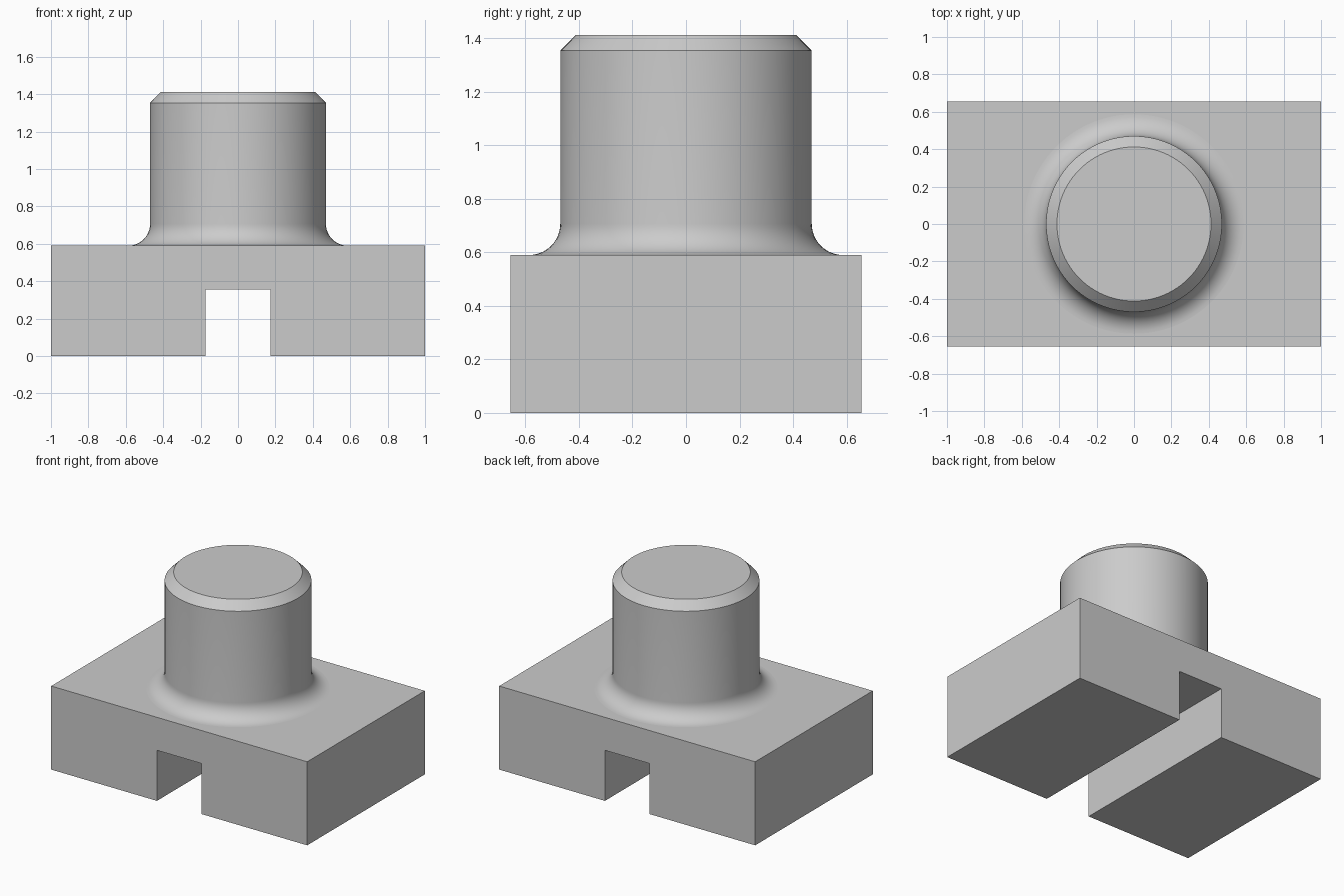
import bpy
import bmesh
from math import cos, sin, pi, radians
from mathutils import Matrix, Vector

HALF_X, HALF_Y, BASE_H = 1.0, 0.656, 0.59
SLOT_X, SLOT_H = 0.174, 0.357
POST_R, POST_TOP = 0.47, 1.412
CHAMFER, FILLET = 0.058, 0.117
SIDES, FILLET_STEPS = 96, 12

cube = bpy.data.objects.get("Cube")
if cube:
    bpy.data.objects.remove(cube, do_unlink=True)

grey = bpy.data.materials.new("plain_grey")
grey.use_nodes = True
colour = (0.6, 0.6, 0.6, 1)
grey.diffuse_color = colour
grey.node_tree.nodes["Principled BSDF"].inputs["Base Color"].default_value = colour


def add_object(name, bm):
    bmesh.ops.recalc_face_normals(bm, faces=bm.faces)
    mesh = bpy.data.meshes.new(name)
    bm.to_mesh(mesh)
    bm.free()
    mesh.materials.append(grey)
    obj = bpy.data.objects.new(name, mesh)
    bpy.context.collection.objects.link(obj)
    return obj


# Base block: slotted front profile extruded to the back
half = [(SLOT_X, SLOT_H), (SLOT_X, 0), (HALF_X, 0), (HALF_X, BASE_H)]
outline = half + [(-x, z) for x, z in reversed(half)]
bm = bmesh.new()
front = bm.faces.new([bm.verts.new((x, -HALF_Y, z)) for x, z in outline])
extruded = bmesh.ops.extrude_face_region(bm, geom=[front], use_keep_orig=True)
moved = [g for g in extruded["geom"] if isinstance(g, bmesh.types.BMVert)]
bmesh.ops.translate(bm, verts=moved, vec=(0, 2 * HALF_Y, 0))
add_object("slotted_base", bm)

# Round post: root fillet, straight wall and top chamfer, turned about z
profile = []
for i in range(FILLET_STEPS + 1):
    a = pi / 2 * i / FILLET_STEPS
    profile.append((POST_R + FILLET * (1 - sin(a)), BASE_H + FILLET * (1 - cos(a))))
profile += [(POST_R, POST_TOP - CHAMFER), (POST_R - CHAMFER, POST_TOP)]
bm = bmesh.new()
rings = []
for r, z in profile:
    rings.append([bm.verts.new(Matrix.Rotation(2 * pi * i / SIDES, 3, "Z") @ Vector((r, 0, z)))
                  for i in range(SIDES)])
for low, high in zip(rings, rings[1:]):
    for i in range(SIDES):
        j = (i + 1) % SIDES
        bm.faces.new((low[i], low[j], high[j], high[i]))
bm.faces.new(rings[-1])
post = add_object("round_post", bm)

bpy.ops.object.select_all(action="DESELECT")
post.select_set(True)
bpy.context.view_layer.objects.active = post
bpy.ops.object.shade_smooth_by_angle(angle=radians(30))
